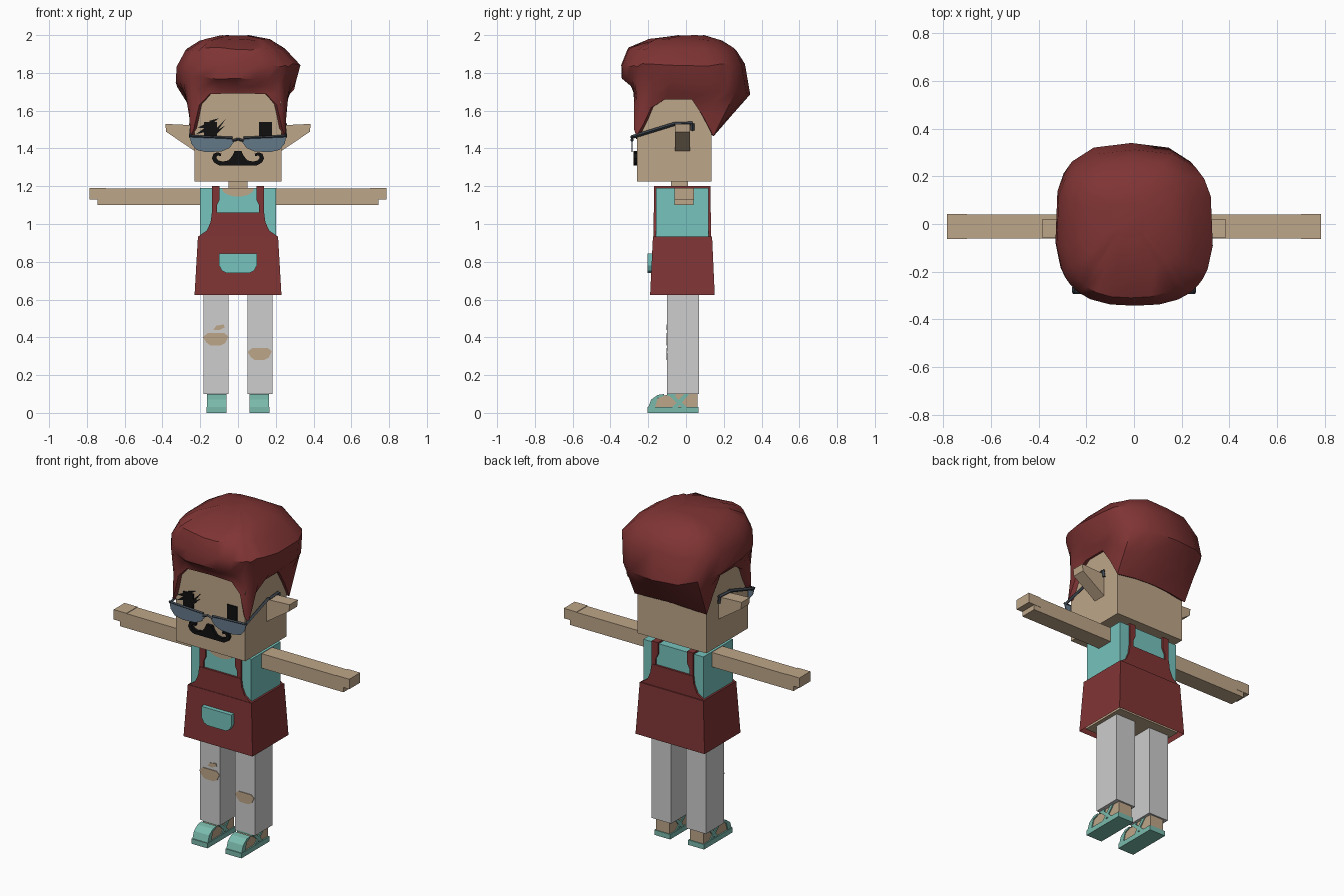
import bpy, bmesh, math, random
from mathutils import Vector

random.seed(4)
default = bpy.data.objects.get("Cube")
if default:
    bpy.data.objects.remove(default, do_unlink=True)


def material(name, *rgb):
    """Flat colour given as 0-255 display values, stored linear."""
    linear = [((c / 255 + 0.055) / 1.055) ** 2.4 for c in rgb] + [1]
    mat = bpy.data.materials.new(name)
    mat.use_nodes = True
    mat.diffuse_color = linear
    shader = mat.node_tree.nodes["Principled BSDF"]
    shader.inputs["Base Color"].default_value = linear
    shader.inputs["Roughness"].default_value = 0.8
    return mat


skin = material("skin", 190, 166, 137)
red = material("dark red", 128, 52, 52)
teal = material("teal", 118, 195, 189)
sandal = material("sandal green", 122, 186, 172)
grey = material("light grey", 205, 205, 205)
black = material("black", 16, 16, 16)
metal = material("frame grey", 62, 70, 78)
glass = material("lens blue grey", 100, 120, 137)


def finish(name, bm, mat):
    bmesh.ops.recalc_face_normals(bm, faces=bm.faces[:])
    mesh = bpy.data.meshes.new(name)
    bm.to_mesh(mesh)
    bm.free()
    mesh.materials.append(mat)
    obj = bpy.data.objects.new(name, mesh)
    bpy.context.collection.objects.link(obj)
    return obj


def loft(name, loops, mat, ends=(True, True)):
    """Skin a list of equal-length vertex loops, with optional end caps."""
    bm = bmesh.new()
    rings = [[bm.verts.new(p) for p in loop] for loop in loops]
    for a, b in zip(rings, rings[1:]):
        for i in range(len(a)):
            j = (i + 1) % len(a)
            bm.faces.new((a[i], a[j], b[j], b[i]))
    for ring, capped in zip((rings[0], rings[-1]), ends):
        if capped:
            bm.faces.new(ring)
    return finish(name, bm, mat)


def rect(x0, x1, y0, y1, z):
    return [(x0, y0, z), (x1, y0, z), (x1, y1, z), (x0, y1, z)]


def box(name, xs, ys, zs, mat):
    return loft(name, [rect(*xs, *ys, z) for z in zs], mat)


def front_plate(name, outline, ys, mat, s=1):
    """Extrude an x-z outline along y."""
    return loft(name, [[(s * x, y, z) for x, z in outline] for y in ys], mat)


def side_plate(name, outline, xs, mat):
    """Extrude a y-z outline along x."""
    return loft(name, [[(x, y, z) for y, z in outline] for x in xs], mat)


def mirrored(half):
    """Complete a right-hand outline that runs from top to bottom."""
    return half + [(-x, z) for x, z in reversed(half) if x > 0]


def bar(name, start, end, w, mat):
    """Thin square rod between two points."""
    a, b = Vector(start), Vector(end)
    d = (b - a).normalized()
    u = d.orthogonal().normalized() * w
    v = d.cross(u)
    return loft(name, [[p + u + v, p - u + v, p - u - v, p + u - v] for p in (a, b)], mat)


# Head, neck and torso
box("head", (-.23, .23), (-.26, .135), (1.225, 1.74), skin)
box("neck", (-.05, .05), (-.08, .01), (1.15, 1.23), skin)
box("shirt", (-.2, .2), (-.16, .12), (.66, 1.19), teal)
box("hips", (-.205, .205), (-.165, .125), (.637, .7), skin)
collar = [(.085 * math.cos(a), 1.19 - .045 * math.sin(a))
          for a in (math.pi * i / 10 for i in range(11))]
front_plate("neckline", collar, (-.164, -.159), skin)

# Apron: open skirt, bibs front and back, shoulder straps, pocket
loft("apron_skirt", [rect(-.23, .23, -.19, .152, .625),
                     rect(-.212, .212, -.175, .138, .935)], red, (False, True))
bib = mirrored([(.138, 1.062), (.145, 1.01), (.165, .965), (.212, .933), (.212, .9)])
front_plate("bib_front", bib, (-.172, -.158), red)
front_plate("bib_back", bib, (.118, .132), red)
strap = [(.097, 1.2), (.138, 1.2), (.138, 1.06), (.112, 1.06), (.112, 1.1), (.097, 1.13)]
pocket = mirrored([(.1, .845), (.1, .78), (.085, .752), (.06, .74)])
front_plate("pocket", pocket, (-.205, -.175), teal)

# Torn patches on the trousers
tear = [(-.068, .01), (-.045, .032), (.045, .032), (.066, .015),
        (.05, -.02), (.025, -.033), (-.03, -.033), (-.05, -.018)]
for name, x, z, k in (("right_knee_tear", -.117, .39, 1), ("left_knee_tear", .116, .312, .95)):
    front_plate(name, [(x + k * u, z + k * v) for u, v in tear], (-.104, -.099), skin)
front_plate("small_tear", [(-.13, .44), (-.115, .462), (-.075, .468), (-.07, .452), (-.1, .438)],
            (-.104, -.099), skin)

for s, side in ((1, "left"), (-1, "right")):
    def span(a, b):
        return (s * a, s * b)

    front_plate(side + "_strap_front", strap, (-.169, -.158), red, s)
    front_plate(side + "_strap_back", strap, (.118, .129), red, s)
    box(side + "_strap_top", span(.097, .138), (-.169, .129), (1.187, 1.2), red)

    # Arm with stepped fingers
    box(side + "_arm", span(.19, .745), (-.06, .04), (1.1, 1.187), skin)
    box(side + "_fingers", span(.7, .785), (-.062, .042), (1.13, 1.19), skin)

    # Leg, foot and sandal
    box(side + "_leg", span(.05, .182), (-.1, .07), (.1, .65), grey)
    side_plate(side + "_foot", [(-.185, .028), (-.175, .06), (-.13, .088), (-.09, .098),
                                (.06, .102), (.06, .028)], span(.067, .158), skin)
    box(side + "_sole", span(.06, .166), (-.205, .065), (0, .03), sandal)
    side_plate(side + "_toe_strap", [(-.2, .028), (-.185, .07), (-.15, .095), (-.115, .1),
                                     (-.12, .088), (-.15, .078), (-.165, .028)],
               span(.062, .164), sandal)
    side_plate(side + "_instep_strap", [(-.1, .09), (-.1, .104), (-.055, .104), (-.055, .09)],
               span(.062, .164), sandal)
    for x in (.062, .158):
        for a, b in ((-.1, -.02), (-.01, -.075)):
            side_plate(side + "_cross_strap", [(a, .1), (a + .028, .1), (b + .028, .028),
                                               (b, .028)], span(x, x + .006), sandal)

    # Pointed ear
    front_plate(side + "_ear", [(.22, 1.522), (.385, 1.53), (.38, 1.488), (.22, 1.38)],
                (-.058, .02), skin, s)

    # Glasses: lens and folded temple
    lens = [(.018, 1.44), (.045, 1.455), (.255, 1.463), (.247, 1.425), (.22, 1.392),
            (.165, 1.38), (.085, 1.385), (.045, 1.402)]
    front_plate(side + "_lens", lens, (-.288, -.282), glass, s)
    bar(side + "_brow_bar", (s * .03, -.286, 1.455), (s * .257, -.286, 1.465), .005, metal)
    bar(side + "_bridge", (0, -.286, 1.45), (s * .03, -.286, 1.44), .005, metal)
    path = [(-.288, 1.46), (-.06, 1.53), (.035, 1.532), (.035, 1.495)]
    for (y0, z0), (y1, z1) in zip(path, path[1:]):
        bar(side + "_temple", (s * .25, y0, z0), (s * .243, y1, z1), .007, metal)

    # Square eye
    front_plate(side + "_eye", [(.112, 1.45), (.18, 1.45), (.18, 1.54), (.112, 1.54)],
                (-.266, -.259), black, s)

# Lashes on the right eye
for a, b in (((-.12, 1.49), (-.065, 1.555)), ((-.12, 1.48), (-.07, 1.52)),
             ((-.15, 1.535), (-.1, 1.56)), ((-.17, 1.5), (-.225, 1.475)),
             ((-.17, 1.52), (-.215, 1.51))):
    front_plate("lash", [(a[0], a[1] - .012), b, (a[0], a[1] + .012)], (-.266, -.259), black)

# Curled moustache
curl = [(.018, 1.387), (.03, 1.36), (.05, 1.337), (.08, 1.33), (.105, 1.337), (.116, 1.352),
        (.108, 1.364), (.092, 1.358), (.088, 1.372), (.108, 1.38), (.13, 1.372),
        (.138, 1.347), (.126, 1.325), (.1, 1.31)]
front_plate("moustache", mirrored(curl), (-.278, -.259), black)

# Hair: hem traced round the head, then swelling rings up to the crown
half = [(.08, -.275, 1.69), (.15, -.275, 1.687), (.205, -.275, 1.63), (.235, -.275, 1.5),
        (.252, -.262, 1.465), (.252, -.225, 1.53), (.25, -.185, 1.615), (.25, -.11, 1.66),
        (.25, .03, 1.66), (.246, .09, 1.57), (.24, .145, 1.465), (.13, .155, 1.475)]
hem = ([(0, -.275, 1.692)] + half + [(0, .158, 1.48)]
       + [(-x, y, z) for x, y, z in reversed(half)])


def hair_ring(cx, rx, front, back, height, tilt=0, noise=.01):
    """Rounded-box ring with one point for each hem point."""
    ring = []
    for x, y, _ in hem:
        u, v = x / .25, (y + .06) / .215
        n = (abs(u) ** 2.7 + abs(v) ** 2.7) ** (1 / 2.7)
        py = (front + back) / 2 + (back - front) / 2 * v / n
        ring.append(Vector((cx + rx * u / n, py, height - tilt * py
                            + random.uniform(-noise, noise))))
    return ring


widest = hair_ring(-.012, .32, -.34, .34, 1.735, .12)
middle = [Vector(p).lerp(q, .5) for p, q in zip(hem, widest)]
for p in middle:
    if p.y < -.2:
        p.y += .015
inner = [(x * .88, y * .9, z + .01) for x, y, z in hem]
hair = loft("hair", [inner, hem, middle, widest,
                     hair_ring(.003, .33, -.343, .312, 1.84),
                     hair_ring(-.012, .268, -.31, .268, 1.925),
                     hair_ring(-.015, .19, -.2, .19, 1.975, noise=.005),
                     hair_ring(-.02, .08, -.06, .1, 1.998, noise=.002)], red, (False, True))
bpy.context.view_layer.objects.active = hair
hair.select_set(True)
bpy.ops.object.shade_smooth_by_angle(angle=math.radians(38))
